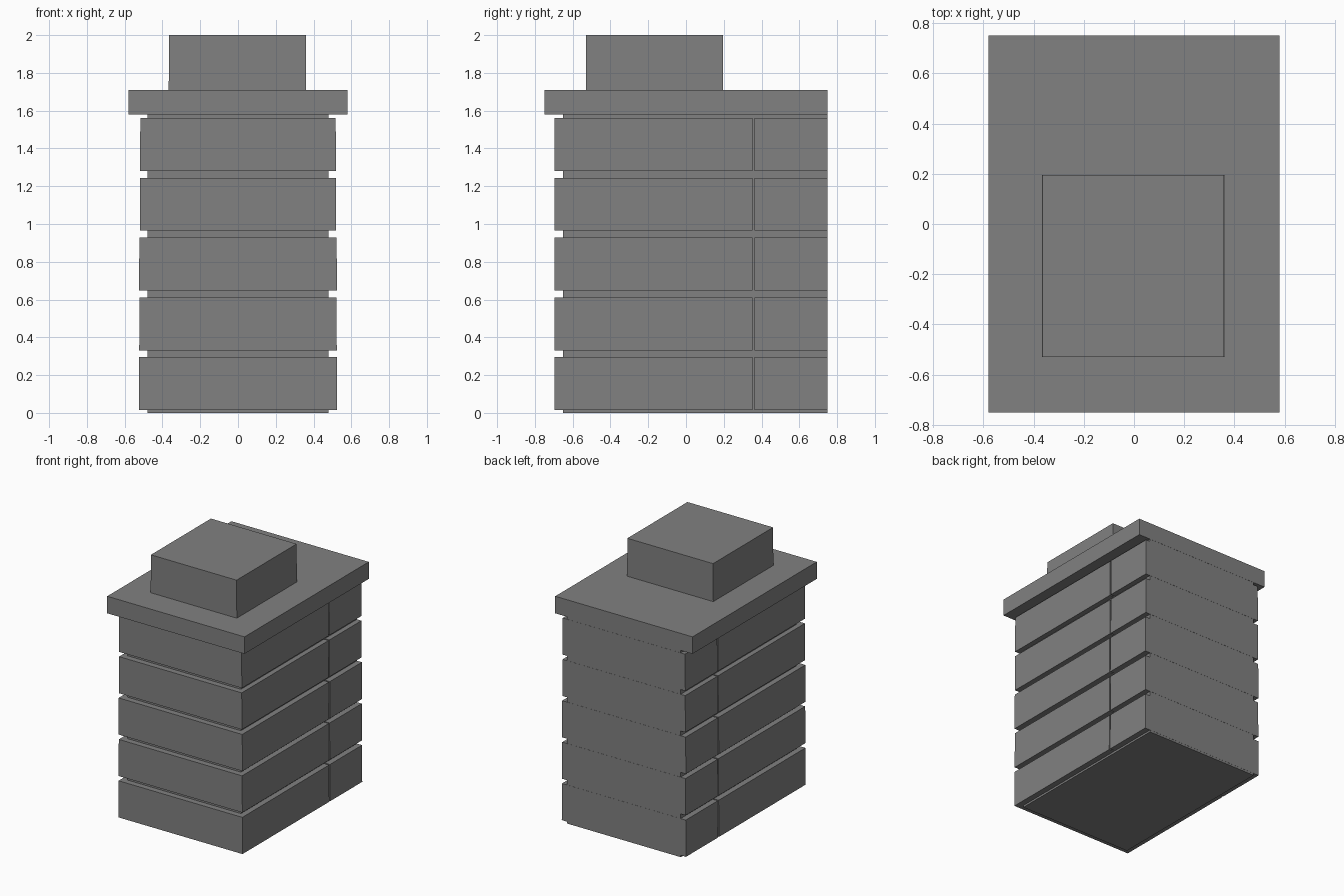
import bpy
import bmesh

old = bpy.data.objects.get("Cube")
if old:
    bpy.data.objects.remove(old, do_unlink=True)

stone = bpy.data.materials.new("grey stone")
stone.use_nodes = True
colour = (0.22, 0.22, 0.22, 1)
stone.diffuse_color = colour
stone.node_tree.nodes["Principled BSDF"].inputs["Base Color"].default_value = colour


def block(name, x, y, z, top_inset=0.0):
    """Box between (low, high) ranges, optionally narrowed in x at the top."""
    bm = bmesh.new()
    bmesh.ops.create_cube(bm, size=1)
    for v in bm.verts:
        side = 1 if v.co.x > 0 else -1
        upper = v.co.z > 0
        v.co = [r[1] if c > 0 else r[0] for c, r in zip(v.co, (x, y, z))]
        if upper:
            v.co.x -= side * top_inset
    mesh = bpy.data.meshes.new(name)
    bm.to_mesh(mesh)
    bm.free()
    mesh.materials.append(stone)
    obj = bpy.data.objects.new(name, mesh)
    bpy.context.collection.objects.link(obj)
    return obj


# Recessed core that shows in the joints
block("pillar_core", (-0.48, 0.48), (-0.65, 0.749), (0, 1.6))

# Five courses, each a long front block and a short back block
HEIGHT, STEP = 0.28, 0.3165
half_widths = [0.525, 0.523, 0.524, 0.52, 0.519]
for i, w in enumerate(half_widths):
    z = (0.015 + i * STEP, 0.015 + i * STEP + HEIGHT)
    block(f"front_course_{i + 1}", (-w, w), (-0.695, 0.352), z, 0.002)
    block(f"back_course_{i + 1}", (-w, w), (0.362, 0.75), z, 0.002)

# Overhanging slab and the raised block on top
block("cap_slab", (-0.58, 0.58), (-0.75, 0.75), (1.58, 1.71))
block("top_block", (-0.367, 0.361), (-0.53, 0.195), (1.70, 2.0), 0.002)
